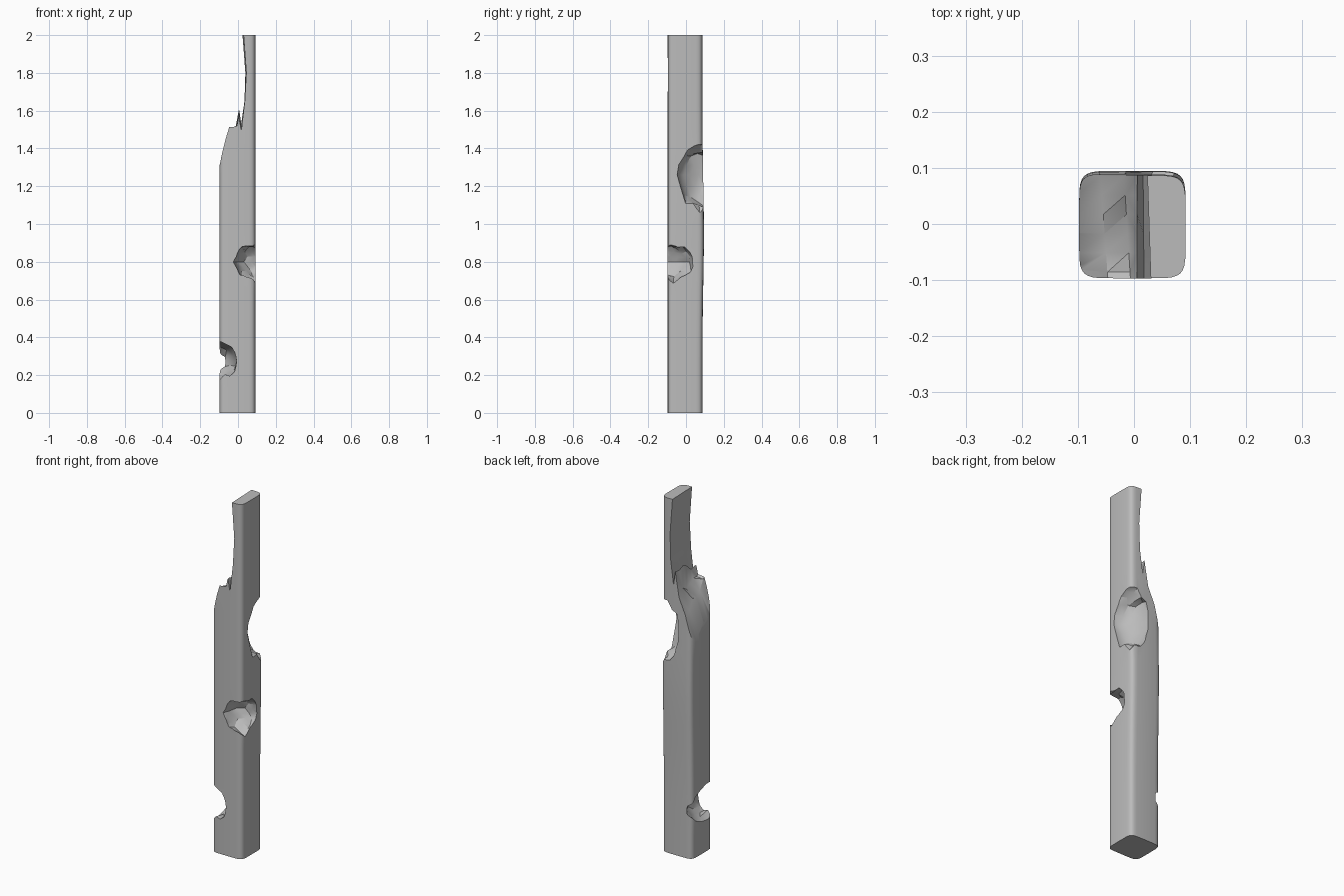
import bpy, bmesh, math, random
from mathutils import Vector, noise

random.seed(7)
if "Cube" in bpy.data.objects:
    bpy.data.objects.remove(bpy.data.objects["Cube"], do_unlink=True)

grey = bpy.data.materials.new("weathered grey")
grey.use_nodes = True
colour = (0.5, 0.5, 0.5, 1)
grey.diffuse_color = colour
grey.node_tree.nodes["Principled BSDF"].inputs["Base Color"].default_value = colour


def make_object(name, bm):
    bmesh.ops.recalc_face_normals(bm, faces=bm.faces)
    mesh = bpy.data.meshes.new(name)
    bm.to_mesh(mesh)
    bm.free()
    mesh.materials.append(grey)
    obj = bpy.data.objects.new(name, mesh)
    bpy.context.collection.objects.link(obj)
    return obj


def loft(name, rings, triangulate=False):
    """Skin a list of equal closed rings and cap both ends."""
    bm = bmesh.new()
    rows = [[bm.verts.new(p) for p in ring] for ring in rings]
    n = len(rows[0])
    for a, b in zip(rows, rows[1:]):
        for i in range(n):
            j = (i + 1) % n
            bm.faces.new((a[i], a[j], b[j], b[i]))
    bm.faces.new(rows[0])
    bm.faces.new(rows[-1])
    if triangulate:
        bmesh.ops.triangulate(bm, faces=bm.faces)
    return make_object(name, bm)


# Beam: rounded square section with a slight swelling at mid height
def beam_ring(z):
    swell = 0.008 * math.exp(-((z - 0.95) / 0.35) ** 2)
    ring = []
    for i in range(32):
        a = math.tau * i / 32
        c, s = math.cos(a), math.sin(a)
        x = math.copysign(abs(c) ** 0.3, c) * 0.095 - 0.003
        y = math.copysign(abs(s) ** 0.3, s) * 0.092 - 0.005
        ring.append((x, y + (swell if s > 0 else 0), z))
    return ring


beam = loft("broken_beam", [beam_ring(2 * k / 16) for k in range(17)])

# Broken top: the split surface slopes from the front profile to the back one
front = [(-0.16, 1.14), (-0.1, 1.35), (-0.045, 1.53), (-0.005, 1.54), (0.005, 1.56),
         (0.018, 1.5), (0.036, 1.65), (0.045, 1.8), (0.03, 2.01)]
back = [(-0.16, 1.0), (-0.1, 1.2), (-0.062, 1.34), (-0.02, 1.47), (0.006, 1.63),
        (0.016, 1.54), (0.034, 1.65), (0.038, 1.8), (0.022, 2.01)]
rings = []
for k in range(8):
    t = k / 7
    ring = []
    for i, (p, q) in enumerate(zip(front, back)):
        x, z = (p[d] + (q[d] - p[d]) * t for d in range(2))
        if 0 < k < 7 and i < 6:
            z += random.uniform(-0.025, 0.015)
        ring.append((x, -0.12 + 0.24 * t, z))
    ring += [(0.02, -0.12 + 0.24 * t, 2.2), (-0.16, -0.12 + 0.24 * t, 2.2)]
    rings.append(ring)
cutters = [loft("top_break_cutter", rings, True)]


# Gouges: faceted lumps whose upper and lower rims are splintered
def gouge(name, centre, size):
    bm = bmesh.new()
    bmesh.ops.create_icosphere(bm, subdivisions=3, radius=1)
    for v in bm.verts:
        d = v.co.normalized()
        v.co = d * (1 + 0.12 * noise.noise(d * 2.5 + Vector(centre) * 9))
        v.co.z *= 1 + random.uniform(-0.16, 0.16) * min(1, abs(d.z) * 1.6)
        v.co = Vector(c + s * u for c, s, u in zip(centre, size, v.co))
    cutters.append(make_object(name, bm))


gouge("upper_gouge_cutter", (0.11, 0.11, 1.26), (0.13, 0.155, 0.2))
gouge("middle_gouge_cutter", (0.105, -0.105, 0.8), (0.125, 0.15, 0.1))
gouge("lower_gouge_cutter", (-0.115, -0.09, 0.275), (0.11, 0.2, 0.1))

# Carve the beam, then drop the cutters
for cutter in cutters:
    cutter.hide_render = True
    mod = beam.modifiers.new(cutter.name, 'BOOLEAN')
    mod.operation = 'DIFFERENCE'
    mod.solver = 'EXACT'
    mod.object = cutter
bpy.ops.object.select_all(action='DESELECT')
bpy.context.view_layer.objects.active = beam
beam.select_set(True)
for cutter in cutters:
    bpy.ops.object.modifier_apply(modifier=cutter.name)
for cutter in cutters:
    bpy.data.objects.remove(cutter, do_unlink=True)
bpy.ops.object.shade_smooth_by_angle(angle=math.radians(25))
